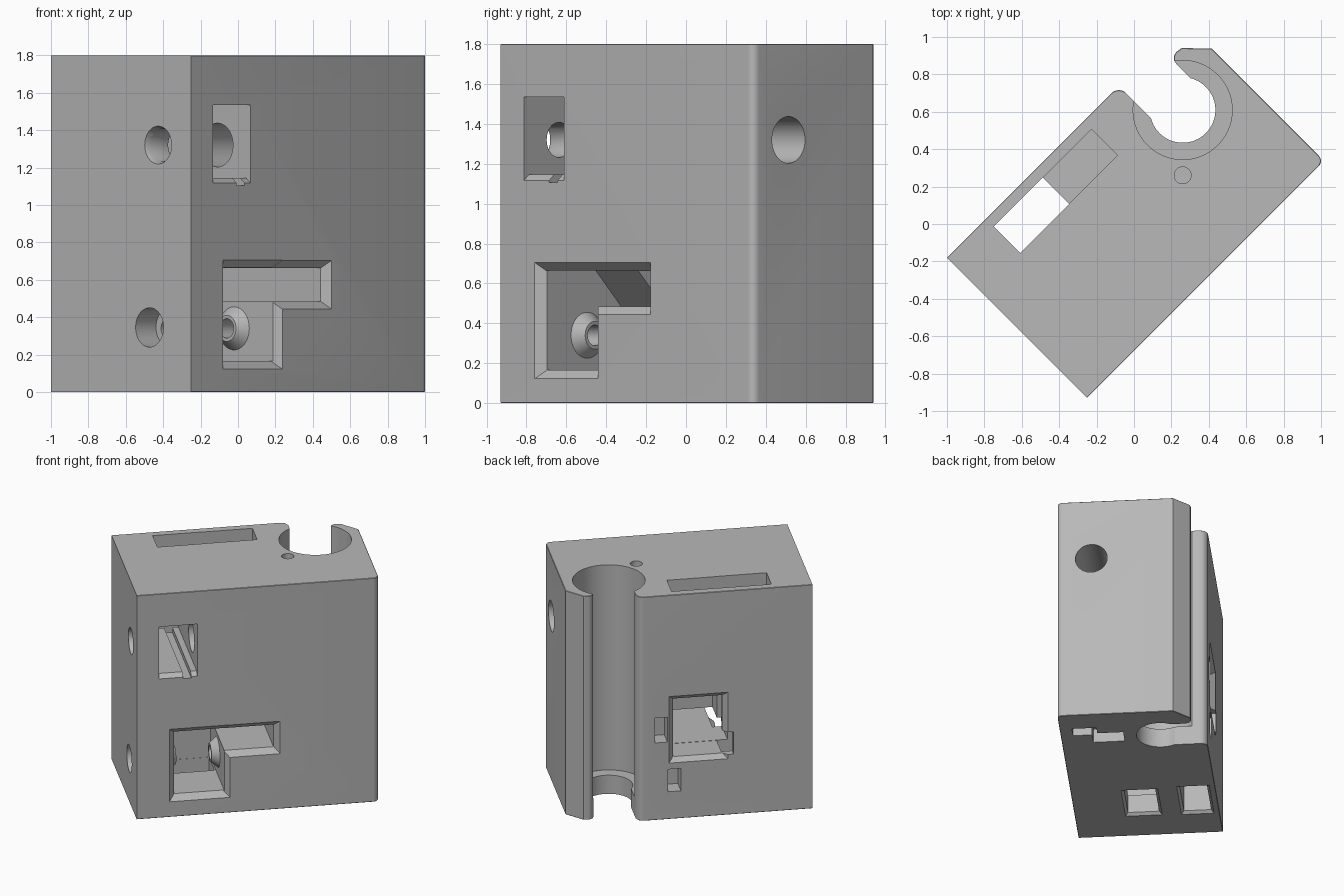
import bpy, bmesh
from math import pi, sin, cos, radians
from mathutils import Matrix, Vector

if "Cube" in bpy.data.objects:
    bpy.data.objects.remove(bpy.data.objects["Cube"])

TURN = radians(45)          # the block stands diagonally
HEIGHT = 1.8
LEFT, RIGHT, FRONT, BACK = -0.834, 0.957, -0.48, 0.58

grey = bpy.data.materials.new("plain grey")
grey.use_nodes = True
grey.diffuse_color = (0.48, 0.48, 0.48, 1)
grey.node_tree.nodes["Principled BSDF"].inputs["Base Color"].default_value = (0.48, 0.48, 0.48, 1)


def finish(name, bm):
    bmesh.ops.recalc_face_normals(bm, faces=bm.faces)
    mesh = bpy.data.meshes.new(name)
    bm.to_mesh(mesh)
    bm.free()
    mesh.materials.append(grey)
    ob = bpy.data.objects.new(name, mesh)
    bpy.context.collection.objects.link(ob)
    ob.rotation_euler.z = TURN
    return ob


def hull(name, points):
    bm = bmesh.new()
    for p in points:
        bm.verts.new(p)
    bmesh.ops.convex_hull(bm, input=bm.verts)
    bmesh.ops.dissolve_limit(bm, angle_limit=0.01, verts=bm.verts, edges=bm.edges)
    return finish(name, bm)


def box(name, us, vs, zs):
    return hull(name, [(u, v, z) for u in us for v in vs for z in zs])


def flare(name, axis, face, inward, a, b, c=0.045):
    """Chamfered mouth of a rectangular opening a x b on the plane axis = face."""
    pts = []
    for depth, grow in ((-0.01, c + 0.01), (c, 0)):
        for p in (a[0] - grow, a[1] + grow):
            for q in (b[0] - grow, b[1] + grow):
                co = [p, q]
                co.insert(axis, face + inward * depth)
                pts.append(co)
    return hull(name, pts)


def rod(name, axis, span, a, b, r, r2=None):
    """Cylinder or cone along u (axis 0) or z (axis 2)."""
    bm = bmesh.new()
    bmesh.ops.create_cone(bm, cap_ends=True, segments=64, radius1=r,
                          radius2=r if r2 is None else r2, depth=span[1] - span[0])
    mid = sum(span) / 2
    if axis == 0:
        m = Matrix.Translation((mid, a, b)) @ Matrix.Rotation(pi / 2, 4, 'Y')
    else:
        m = Matrix.Translation((a, b, mid))
    bm.transform(m)
    return finish(name, bm)


def arc(u, v, r, start, end, n=6):
    angles = [radians(start + (end - start) * i / n) for i in range(n + 1)]
    return [(u + r * cos(t), v + r * sin(t)) for t in angles]


# Block outline with the clip slot between two rounded jaws
BORE_U, BORE_V, SLOT = 0.615, 0.247, 0.15
outline = [(LEFT, FRONT)]
outline += arc(RIGHT - 0.04, FRONT + 0.04, 0.04, -90, 0)
outline += [(RIGHT, 0.37), (0.845, 0.485)]
outline += arc(BORE_U + SLOT + 0.045, 0.445, 0.045, 90, 180)
outline += [(BORE_U + SLOT, BORE_V), (BORE_U - SLOT, BORE_V)]
outline += arc(BORE_U - SLOT - 0.055, BACK - 0.055, 0.055, 0, 90)
outline += [(LEFT, BACK)]

bm = bmesh.new()
base = bm.faces.new([bm.verts.new((u, v, 0)) for u, v in outline])
top = bmesh.ops.extrude_face_region(bm, geom=[base])["geom"]
bmesh.ops.translate(bm, vec=(0, 0, HEIGHT), verts=[g for g in top if isinstance(g, bmesh.types.BMVert)])


def rim(z):
    found = []
    for e in bm.edges:
        a, b = (w.co for w in e.verts)
        mid = (a + b) / 2
        level = abs(a.z - z) < 1e-4 and abs(b.z - z) < 1e-4
        in_slot = abs(mid.x - BORE_U) < SLOT + 0.001 and mid.y > 0
        if level and not in_slot and mid.x > LEFT + 0.01:
            found.append(e)
    return found


for z, width in ((0, 0.035), (HEIGHT, 0.02)):
    bmesh.ops.bevel(bm, geom=rim(z), offset=width, segments=1, affect='EDGES', clamp_overlap=True)
body = finish("clamp_block", bm)

steps = []


def cut(ob):
    steps.append((ob, 'DIFFERENCE'))


# Clip bore with a lip at the bottom
cut(rod("bore", 2, (0.15, 1.9), BORE_U, BORE_V, 0.265))
cut(rod("bore_lip", 2, (-0.1, 0.3), BORE_U, BORE_V, 0.175))
cut(rod("top_pin_hole", 2, (1.3, 1.9), 0.368, 0, 0.045))

# Vertical slot, deep on the left and stopped by the passage floor
cut(box("slot_deep", (-0.54, -0.17), (0.32, 0.52), (-0.1, 1.9)))
cut(box("slot_shallow", (-0.2, 0.198), (0.322, 0.518), (0.482, 1.9)))
cut(flare("slot_mouth", 2, 0, 1, (-0.53, -0.18), (0.33, 0.51), 0.03))

# Upper front window with a grooved floor
cut(box("window", (-0.67, -0.385), (-0.6, 0.44), (1.145, 1.535)))
cut(box("window_groove", (-0.49, -0.43), (-0.6, 0.43), (1.105, 1.2)))
cut(hull("window_sill", [(u, v, z) for u in (-0.669, -0.386)
                         for v, z in ((-0.5, 1.2), (-0.5, 1.1), (-0.44, 1.15), (-0.44, 1.2))]))

# Lower pit with a sloping roof and an opening in the underside
cut(hull("pit", [(u, v, z) for u in (-0.55, -0.18)
                 for v, z in ((-0.6, 0.165), (0.14, 0.165), (0.14, 0.435), (-0.09, 0.665), (-0.6, 0.665))]))
cut(flare("pit_mouth", 1, FRONT, 1, (-0.548, -0.19), (0.167, 0.66)))
cut(box("pit_drain", (-0.53, -0.19), (-0.09, 0.138), (-0.1, 0.3)))
cut(flare("drain_mouth", 2, 0, 1, (-0.52, -0.2), (-0.08, 0.13), 0.03))

# Passage from the front to the taller rear opening
cut(box("passage", (-0.25, 0.185), (-0.6, 0.65), (0.484, 0.663)))
cut(flare("passage_mouth", 1, FRONT, 1, (-0.25, 0.183), (0.488, 0.659)))
cut(box("rear_opening", (-0.172, 0.19), (0.13, 0.65), (0.486, 0.95)))
cut(flare("rear_mouth", 1, BACK, -1, (-0.168, 0.188), (0.49, 0.945), 0.04))

# Small notches in the rear and underside
cut(box("rear_notch_high", (0.24, 0.33), (0.45, 0.65), (0.62, 0.82)))
cut(box("rear_notch_low", (0.14, 0.235), (0.45, 0.65), (0.22, 0.40)))
cut(box("under_notch_front", (0.66, 0.76), (-0.39, -0.21), (-0.1, 0.1)))
cut(box("under_notch_back", (0.55, 0.68), (-0.25, -0.02), (-0.1, 0.11)))

# Long holes running from end to end
cut(rod("rod_hole_left", 0, (-0.95, -0.5), -0.23, 1.32, 0.088))
cut(rod("rod_hole_rim", 0, (LEFT - 0.02, LEFT + 0.03), -0.23, 1.32, 0.11, 0.088))
cut(rod("rod_hole_right", 0, (-0.45, 1.1), -0.23, 1.32, 0.117))
cut(rod("middle_hole", 0, (-0.95, 0.31), 0.22, 0.745, 0.105))
cut(rod("feed_socket", 0, (-0.95, -0.68), -0.165, 0.345, 0.105))

# Conical feed nozzles facing each other in the pit, then their bore
steps.append((rod("left_nozzle", 0, (-0.58, -0.495), -0.15, 0.34, 0.14, 0.07), 'UNION'))
steps.append((rod("right_nozzle", 0, (-0.235, -0.15), -0.15, 0.34, 0.07, 0.14), 'UNION'))
cut(rod("feed_hole", 0, (-0.75, 0.33), -0.15, 0.34, 0.052))

# Apply all cuts and joins, then drop the helpers
for ob, op in steps:
    ob.hide_render = True
    mod = body.modifiers.new(ob.name, 'BOOLEAN')
    mod.operation = op
    mod.solver = 'EXACT'
    mod.object = ob
bpy.context.view_layer.update()
graph = bpy.context.evaluated_depsgraph_get()
result = bpy.data.meshes.new_from_object(body.evaluated_get(graph))
body.modifiers.clear()
body.data = result
for ob, op in steps:
    bpy.data.objects.remove(ob)

bpy.ops.object.select_all(action='DESELECT')
body.select_set(True)
bpy.context.view_layer.objects.active = body
bpy.ops.object.shade_smooth_by_angle(angle=radians(30))
